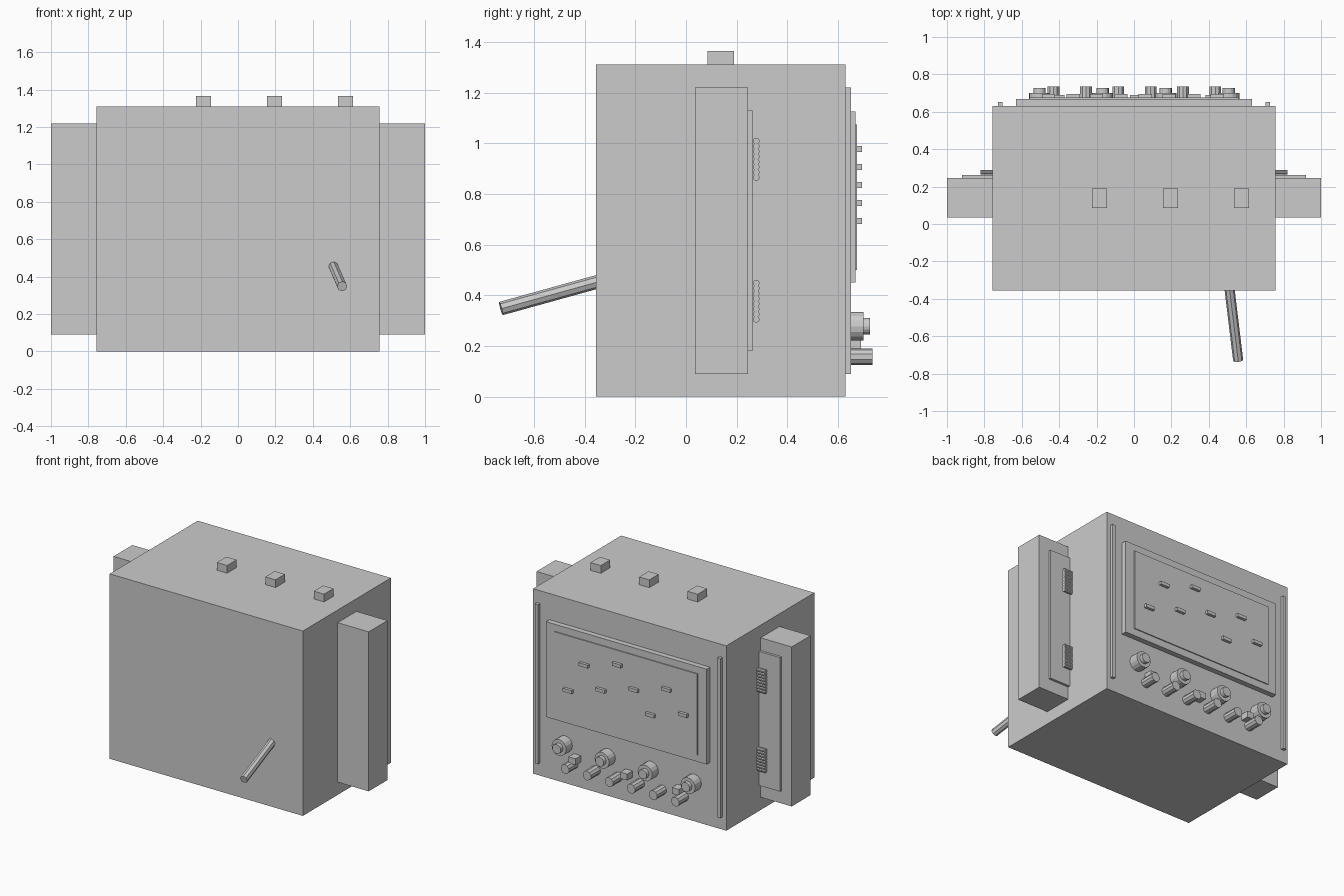
import bpy
from mathutils import Vector

cube = bpy.data.objects.get("Cube")
if cube:
    bpy.data.objects.remove(cube, do_unlink=True)

grey = bpy.data.materials.new("plain_grey")
grey.use_nodes = True
COLOUR = (0.6, 0.6, 0.6, 1)
grey.diffuse_color = COLOUR
grey.node_tree.nodes["Principled BSDF"].inputs["Base Color"].default_value = COLOUR


def finish(name):
    ob = bpy.context.object
    ob.name = name
    ob.data.materials.clear()
    ob.data.materials.append(grey)
    return ob


def box(name, xs, ys, zs):
    """Box given by its extent along each axis."""
    spans = (xs, ys, zs)
    bpy.ops.mesh.primitive_cube_add(size=1, location=[sum(s) / 2 for s in spans])
    ob = finish(name)
    ob.scale = [abs(s[1] - s[0]) for s in spans]
    return ob


def rod(name, start, end, radius, sides):
    """Cylinder between two points."""
    a, b = Vector(start), Vector(end)
    bpy.ops.mesh.primitive_cylinder_add(
        vertices=sides, radius=radius, depth=(b - a).length, location=(a + b) / 2,
        rotation=(b - a).to_track_quat('Z', 'Y').to_euler())
    return finish(name)


def around(centre, size):
    return (centre - size / 2, centre + size / 2)


BACK = 0.63

# Main cabinet
box("cabinet", (-0.757, 0.757), (-0.355, BACK), (0, 1.31))

# Blocks on the lid
for x in (-0.185, 0.195, 0.575):
    box("lid_block", around(x, 0.08), (0.085, 0.19), (1.3, 1.365))

# Lever on the front
rod("front_lever", (0.505, -0.3, 0.467), (0.557, -0.73, 0.348), 0.027, 8)

# Side housings with hinge plates and ribbed grips
for side in (-1, 1):
    box("side_housing", (side * 0.75, side), (0.035, 0.245), (0.09, 1.22))
    box("hinge_plate", (side * 0.75, side * 0.92), (0.24, 0.262), (0.18, 1.13))
    for base in (0.305, 0.865):
        for i in range(8):
            z = base + i * 0.0205
            rod("grip_rib", (side * 0.74, 0.277, z), (side * 0.82, 0.277, z), 0.013, 10)
    box("back_strip", around(side * 0.715, 0.025), (0.62, 0.652), (0.09, 1.22))

# Back display: frame, raised plate, indicator bars
box("display_frame", (-0.63, 0.63), (0.62, 0.668), (0.45, 1.125))
box("display_plate", (-0.56, 0.56), (0.66, 0.675), (0.5, 1.075))
for x, z in ((0.32, 0.907), (0.06, 0.978), (0.445, 0.693), (0.187, 0.764),
             (-0.07, 0.836), (-0.325, 0.907), (-0.2, 0.693), (-0.457, 0.764)):
    box("indicator_bar", around(x, 0.07), (0.67, 0.695), around(z, 0.023))

# Back controls: stepped knobs, push buttons, small switches
for i in range(4):
    x = -0.505 + i * 0.337
    rod("knob_base", (x, 0.62, 0.278), (x, 0.7, 0.278), 0.057, 16)
    rod("knob_cap", (x, 0.69, 0.278), (x, 0.727, 0.278), 0.033, 16)
for i in range(6):
    x = -0.43 + i * 0.173
    rod("push_button", (x, 0.62, 0.158), (x, 0.736, 0.158), 0.033, 10)
for x in (-0.4, 0.005, 0.41):
    box("small_switch", around(x, 0.055), (0.62, 0.69), around(0.205, 0.045))
